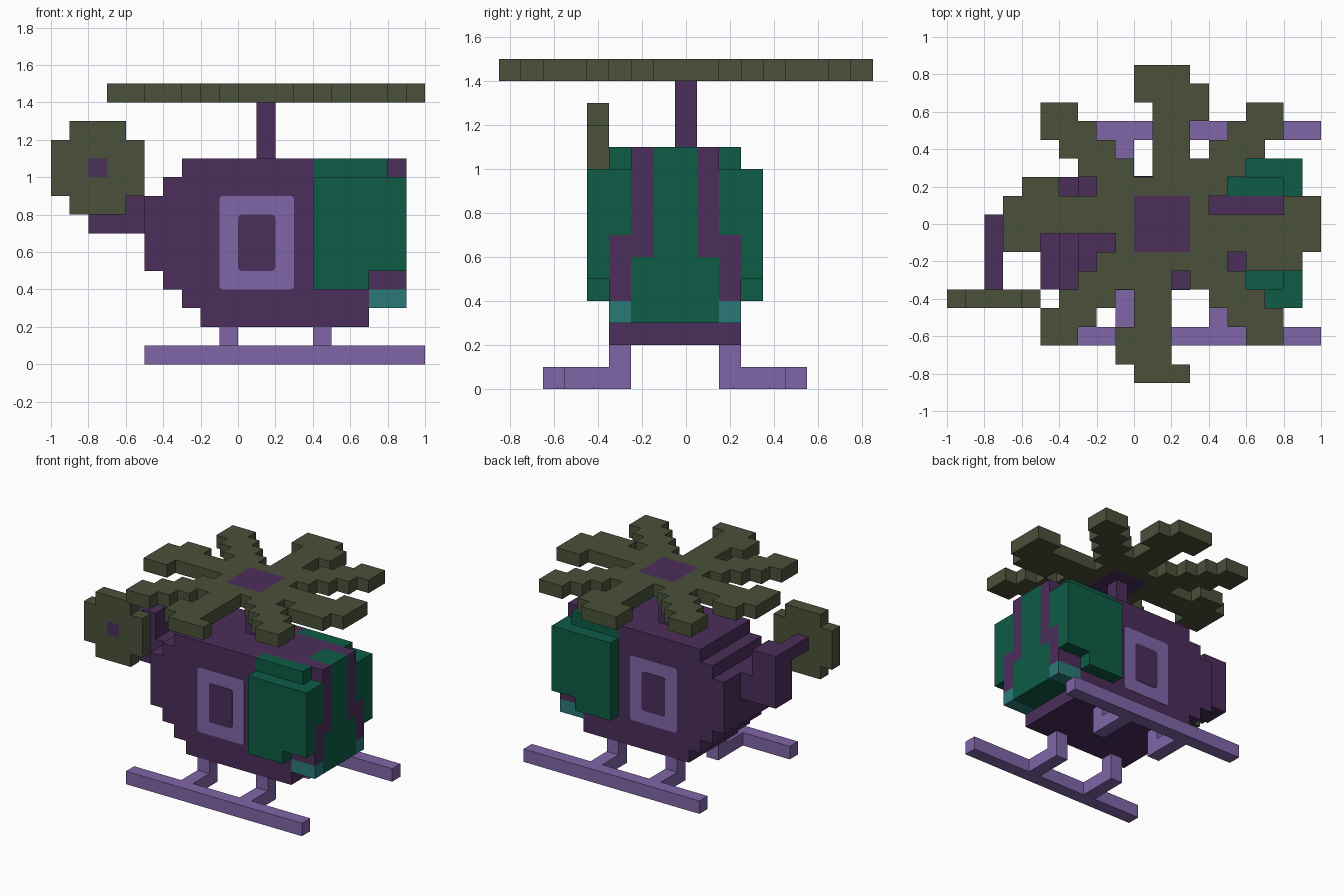
import bpy, bmesh
from mathutils import Vector

cube = bpy.data.objects.get("Cube")
if cube:
    bpy.data.objects.remove(cube, do_unlink=True)

U = 0.1  # size of one block


def to_linear(c):
    c /= 255
    return c / 12.92 if c <= 0.04045 else ((c + 0.055) / 1.055) ** 2.4


def make_material(name, rgb):
    m = bpy.data.materials.new(name)
    col = [to_linear(c) for c in rgb] + [1]
    m.diffuse_color = col
    m.use_nodes = True
    bsdf = next(n for n in m.node_tree.nodes if n.type == 'BSDF_PRINCIPLED')
    bsdf.inputs["Base Color"].default_value = col
    return m


PURPLE, OLIVE, GREEN, TEAL, LAVENDER = range(5)
MATS = [make_material("dark_purple", (75, 46, 90)),
        make_material("olive", (74, 81, 58)),
        make_material("deep_green", (14, 92, 70)),
        make_material("teal", (42, 122, 121)),
        make_material("lavender", (128, 102, 169))]


def finish(name, bm):
    me = bpy.data.meshes.new(name)
    bm.to_mesh(me)
    bm.free()
    for m in MATS:
        me.materials.append(m)
    ob = bpy.data.objects.new(name, me)
    bpy.context.collection.objects.link(ob)
    return ob


def blocks(name, boxes):
    """Outer shell of block boxes (x0, x1, y0, y1, z0, z1, colour).
    Later boxes repaint earlier ones; colour None carves blocks away."""
    cells = {}
    for x0, x1, y0, y1, z0, z1, mat in boxes:
        for x in range(x0, x1):
            for y in range(y0, y1):
                for z in range(z0, z1):
                    if mat is None:
                        cells.pop((x, y, z), None)
                    else:
                        cells[x, y, z] = mat
    bm = bmesh.new()
    for cell, mat in cells.items():
        for axis in range(3):
            for s in (-1, 1):
                near = list(cell)
                near[axis] += s
                if tuple(near) in cells:
                    continue
                n, a = Vector((0, 0, 0)), Vector((0, 0, 0))
                n[axis] = s * 0.5
                a[(axis + 1) % 3] = 0.5
                b = (n * 2).cross(a)
                mid = Vector(cell) + Vector((0.5, 0, 0.5)) + n
                quad = (mid - a - b, mid + a - b, mid + a + b, mid - a + b)
                f = bm.faces.new([bm.verts.new(p * U) for p in quad])
                f.material_index = mat
    bmesh.ops.remove_doubles(bm, verts=bm.verts, dist=0.001)
    bmesh.ops.dissolve_limit(bm, angle_limit=0.01, verts=bm.verts,
                             edges=bm.edges, delimit={'MATERIAL'})
    return finish(name, bm)


def plate(name, x0, x1, z0, z1, y, thick, mat):
    """Thin side panel with slightly rounded corners."""
    bm = bmesh.new()
    bmesh.ops.create_cube(bm, size=1)
    for v in bm.verts:
        v.co = ((x0 + x1) / 2 + v.co.x * (x1 - x0), y + v.co.y * thick * 2,
                (z0 + z1) / 2 + v.co.z * (z1 - z0))
    corners = [e for e in bm.edges
               if abs(e.verts[0].co.y - e.verts[1].co.y) > thick]
    bmesh.ops.bevel(bm, geom=corners, offset=0.02, segments=3, profile=0.5,
                    affect='EDGES')
    for f in bm.faces:
        f.material_index = mat
    return finish(name, bm)


# Fuselage: stepped tail end, overhanging nose
body = [(x0, x1, -3, 3, z0, z1, PURPLE) for x0, x1, z0, z1 in (
    (-2, 7, 2, 3), (-3, 9, 3, 4), (-4, 9, 4, 5),
    (-5, 9, 5, 9), (-4, 9, 9, 10), (-3, 9, 10, 11))]
# Windshield glass between the two purple frame bars
body += [(7, 9, -2, 2, 3, 6, GREEN), (7, 9, -1, 1, 6, 11, GREEN)]
# Side glass, lamps and notched roof corners
for y in (-3, 2):
    body += [(4, 9, y, y + 1, 7, 11, GREEN),
             (7, 9, y, y + 1, 3, 4, TEAL),
             (8, 9, y, y + 1, 10, 11, None)]
blocks("fuselage", body)

# Bulging side doors, cut away at the lower nose corner
for side, y in (("front_side", -4), ("back_side", 3)):
    blocks(side + "_door", [(4, 9, y, y + 1, 4, 10, GREEN),
                            (7, 9, y, y + 1, 4, 5, None)])

# Framed panels on both flanks
for side, y in (("front_side", -0.35), ("back_side", 0.25)):
    plate(side + "_panel_frame", -0.1, 0.3, 0.4, 0.9, y, 0.003, LAVENDER)
    plate(side + "_panel_inset", 0.0, 0.2, 0.5, 0.8, y, 0.006, PURPLE)

# Tail boom, upright post and arm to the tail rotor
blocks("tail_boom", [(-7, -5, -1, 1, 7, 9, PURPLE),
                     (-8, -6, -1, 1, 7, 11, PURPLE),
                     (-8, -7, -3, -1, 10, 11, PURPLE)])

# Tail rotor disc with hub
blocks("tail_rotor", [(-10, -5, -4, -3, 9, 12, OLIVE),
                      (-9, -6, -4, -3, 8, 13, OLIVE),
                      (-8, -7, -4, -3, 10, 11, PURPLE)])

# Mast
blocks("mast", [(1, 2, 0, 1, 11, 14, PURPLE)])

# Main rotor: block spans along x for each row from back to front
ROWS = [
    [(0, 3)],
    [(0, 4)],
    [(-5, -3), (1, 4), (6, 8)],
    [(-5, -2), (1, 3), (5, 8)],
    [(-4, -1), (1, 3), (4, 7)],
    [(-3, 0), (1, 6)],
    [(-6, -4), (-2, 5)],
    [(-7, 4), (8, 10)],
    [(-7, 10)],
    [(-7, -5), (-1, 10)],
    [(-2, 5), (6, 9)],
    [(-3, 2), (3, 6)],
    [(-4, -1), (0, 2), (4, 7)],
    [(-5, -2), (0, 2), (5, 8)],
    [(-5, -3), (-1, 2), (6, 8)],
    [(-1, 2)],
    [(0, 3)],
]
rotor = [(x0, x1, 8 - r, 9 - r, 14, 15, OLIVE)
         for r, spans in enumerate(ROWS) for x0, x1 in spans]
rotor.append((0, 3, -1, 2, 14, 15, PURPLE))  # hub
blocks("main_rotor", rotor)

# Landing skids: runner, two cross struts and legs on each side
for side, run, strut, leg in (("front_side", -6, (-5, -2), -3),
                              ("back_side", 5, (2, 5), 2)):
    parts = [(-5, 10, run, run + 1, 0, 1, LAVENDER)]
    for x in (-1, 4):
        parts += [(x, x + 1, strut[0], strut[1], 0, 1, LAVENDER),
                  (x, x + 1, leg, leg + 1, 0, 2, LAVENDER)]
    blocks(side + "_skid", parts)
